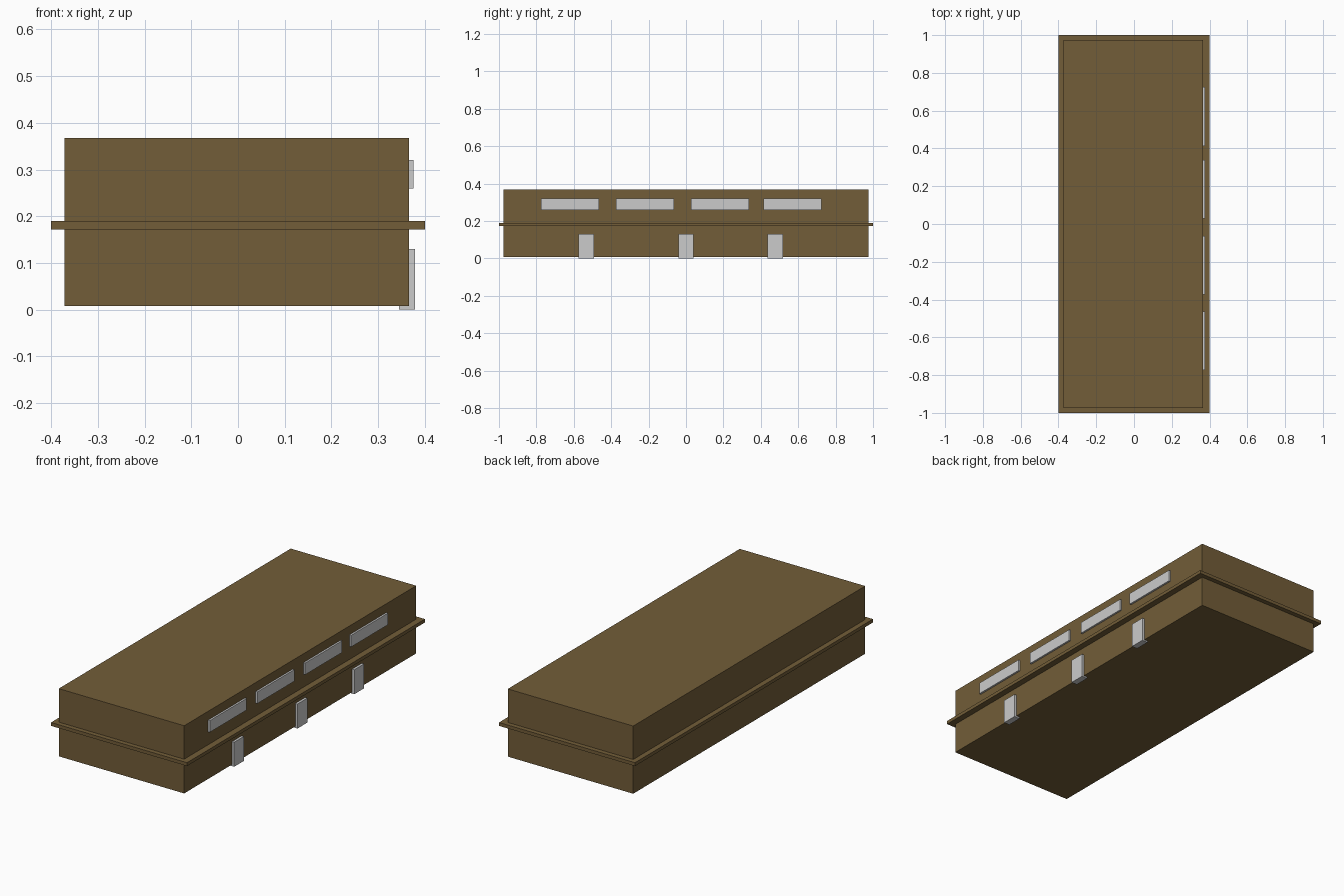
import bpy

if "Cube" in bpy.data.objects:
    bpy.data.objects.remove(bpy.data.objects["Cube"])

brown = bpy.data.materials.new("brown_wall")
brown.diffuse_color = (0.17, 0.11, 0.04, 1)
brown.use_nodes = True
brown.node_tree.nodes["Principled BSDF"].inputs["Base Color"].default_value = brown.diffuse_color


def box(name, lo, hi, mat=None):
    """Axis-aligned box between two corners."""
    centre = [(a + b) / 2 for a, b in zip(lo, hi)]
    bpy.ops.mesh.primitive_cube_add(size=1, location=centre)
    ob = bpy.context.object
    ob.name = name
    ob.scale = [b - a for a, b in zip(lo, hi)]
    bpy.ops.object.transform_apply(location=False, rotation=False, scale=True)
    if mat:
        ob.data.materials.append(mat)
    return ob


# Two storeys separated by an overhanging ledge
WEST, EAST, END = -0.372, 0.366, 0.975
box("lower_storey", (WEST, -END, 0.008), (EAST, END, 0.172), brown)
box("floor_ledge", (-0.4, -1, 0.172), (0.4, 1, 0.19), brown)
box("upper_storey", (WEST, -END, 0.19), (EAST, END, 0.368), brown)

# Long windows on the upper storey
for i, y in enumerate((-0.619, -0.219, 0.183, 0.569)):
    box(f"window_{i + 1}", (0.345, y - 0.155, 0.259), (0.376, y + 0.155, 0.321))

# Doors on the lower storey, reaching down to the ground
for i, y in enumerate((-0.533, 0.0, 0.477)):
    box(f"door_{i + 1}", (0.345, y - 0.041, 0.0), (0.379, y + 0.041, 0.13))
